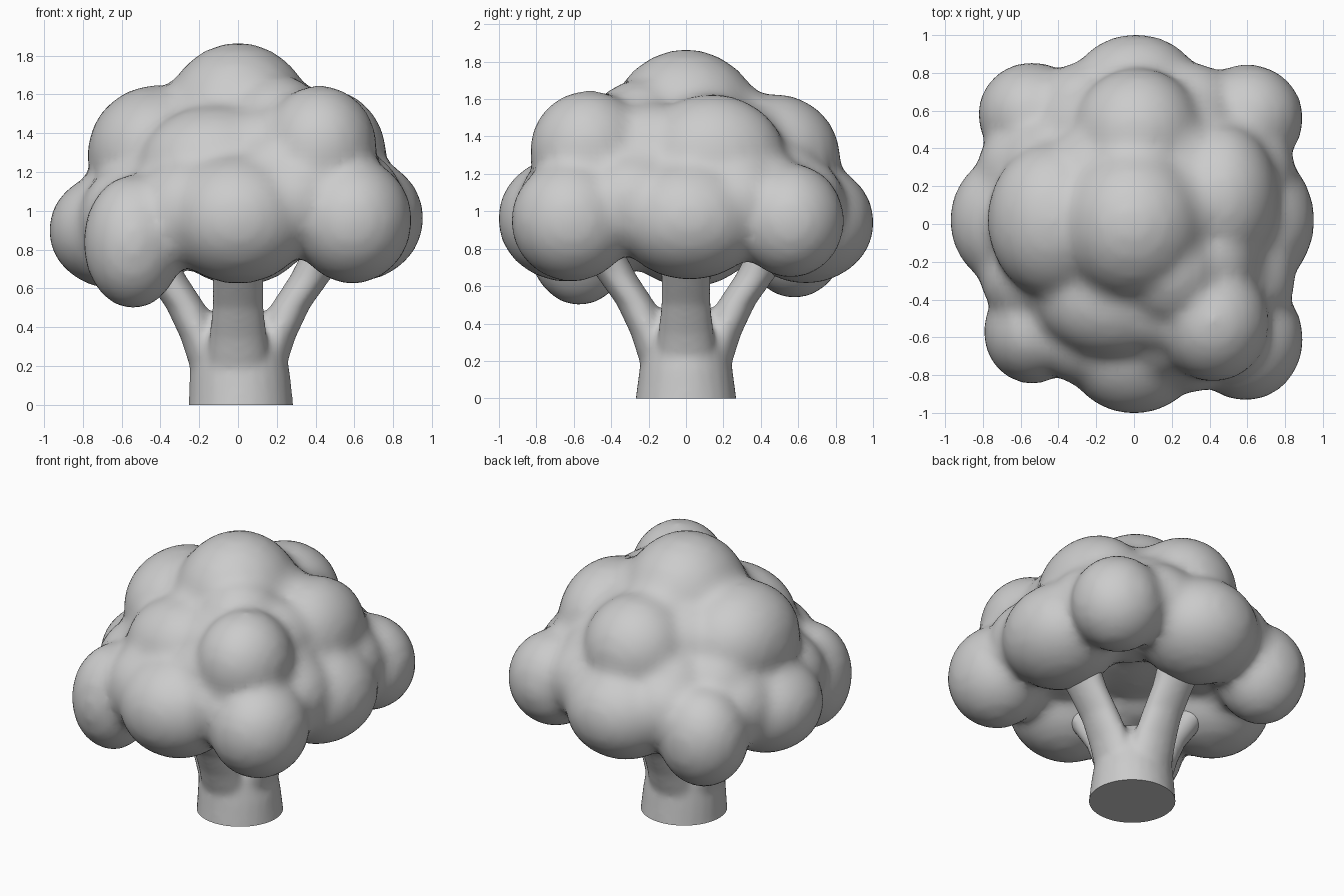
import bpy, bmesh
from math import cos, sin, tau
from itertools import combinations
from mathutils import Matrix, Vector

if "Cube" in bpy.data.objects:
    bpy.data.objects.remove(bpy.data.objects["Cube"])


def add_ball(bm, c, r):
    m = Matrix.Translation(c) @ Matrix.Diagonal((*r, 1))
    bmesh.ops.create_icosphere(bm, subdivisions=3, radius=1, matrix=m)


def add_tube(bm, sections, n=16):
    """Closed tube through (centre, rx, ry) horizontal sections."""
    rings = []
    for c, rx, ry in sections:
        rings.append([bm.verts.new((c[0] + rx * cos(tau * i / n),
                                    c[1] + ry * sin(tau * i / n), c[2])) for i in range(n)])
    for a, b in zip(rings, rings[1:]):
        for i in range(n):
            j = (i + 1) % n
            bm.faces.new((a[i], a[j], b[j], b[i]))
    bm.faces.new(rings[0][::-1])
    bm.faces.new(rings[-1])


def fuse(name, bm, voxel, smooth, cut_floor=False):
    """Melt overlapping shapes into one soft skin."""
    me = bpy.data.meshes.new(name)
    bm.to_mesh(me)
    bm.free()
    ob = bpy.data.objects.new(name, me)
    bpy.context.collection.objects.link(ob)
    rm = ob.modifiers.new("fuse", 'REMESH')
    rm.mode = 'VOXEL'
    rm.voxel_size = voxel
    sm = ob.modifiers.new("soften", 'SMOOTH')
    sm.factor = 0.5
    sm.iterations = smooth
    dg = bpy.context.evaluated_depsgraph_get()
    out = bpy.data.meshes.new_from_object(ob.evaluated_get(dg))
    ob.modifiers.clear()
    ob.data = out
    if cut_floor:
        b = bmesh.new()
        b.from_mesh(out)
        bmesh.ops.bisect_plane(b, geom=b.verts[:] + b.edges[:] + b.faces[:], dist=1e-5,
                               plane_co=(0, 0, 0), plane_no=(0, 0, -1), clear_outer=True)
        bmesh.ops.holes_fill(b, edges=[e for e in b.edges if e.is_boundary], sides=0)
        b.to_mesh(out)
        b.free()
    bpy.ops.object.select_all(action='DESELECT')
    ob.select_set(True)
    bpy.context.view_layer.objects.active = ob
    bpy.ops.object.shade_smooth_by_angle(angle=1.0)
    return ob


# Crown: top ball, middle tier, lower ring of eight
balls = [
    ((0, 0, 1.46), (.39, .41, .41)),
    ((-.42, .02, 1.29), (.36, .42, .36)),
    ((.02, .48, 1.28), (.35, .35, .35)),
    ((.46, .14, 1.27), (.31, .40, .36)),
    ((.42, -.52, 1.32), (.30, .32, .33)),
    ((-.10, -.38, 1.22), (.42, .34, .33)),
    ((0, -.64, .96), (.38, .37, .34)),
    ((.01, .64, .94), (.38, .37, .33)),
    ((-.62, .02, .90), (.36, .37, .31)),
    ((.60, .02, .96), (.36, .40, .33)),
    ((-.54, -.57, .84), (.26, .28, .35)),
    ((.59, -.61, .95), (.31, .33, .33)),
    ((.60, .56, .95), (.30, .29, .31)),
    ((-.54, .58, .86), (.29, .28, .33)),
]
bm = bmesh.new()
for c, r in balls:
    add_ball(bm, c, r)
# Bridges soften the valleys between neighbouring balls
for (c1, r1), (c2, r2) in combinations(balls, 2):
    a, b = Vector(c1), Vector(c2)
    gap = (a - b).length
    if gap < .95:
        mid = (a + b) / 2
        ring = a.z < 1 and b.z < 1
        pull = .96 if ring else .93
        mid.x *= pull
        mid.y *= pull
        if ring:
            mid.z += .09
        add_ball(bm, mid, (Vector(r1) + Vector(r2)) / 2 * (.85 if gap < .72 else .75))
# Core
add_ball(bm, (0, 0, 1.2), (.55, .55, .36))
fuse("crown", bm, 0.035, 10)

# Trunk with four branches spreading up into the crown
bm = bmesh.new()
add_tube(bm, [((.015, 0, -.15), .285, .285), ((.015, 0, 0), .27, .27),
              ((.01, 0, .15), .26, .25), ((0, 0, .32), .24, .225),
              ((0, 0, .48), .14, .14)], 24)
for d in (Vector((1, 0, 0)), Vector((-1, 0, 0)), Vector((0, 1, 0)), Vector((0, -1, 0))):
    secs = []
    for dist, z, thick, wide in ((.14, .2, .11, .16), (.19, .34, .105, .15),
                                 (.265, .50, .105, .135), (.375, .66, .11, .135),
                                 (.50, .86, .13, .17)):
        rx, ry = (thick, wide) if d.x else (wide, thick)
        secs.append((d * dist + Vector((0, 0, z)), rx, ry))
    add_tube(bm, secs)
fuse("trunk", bm, 0.02, 8, cut_floor=True)
